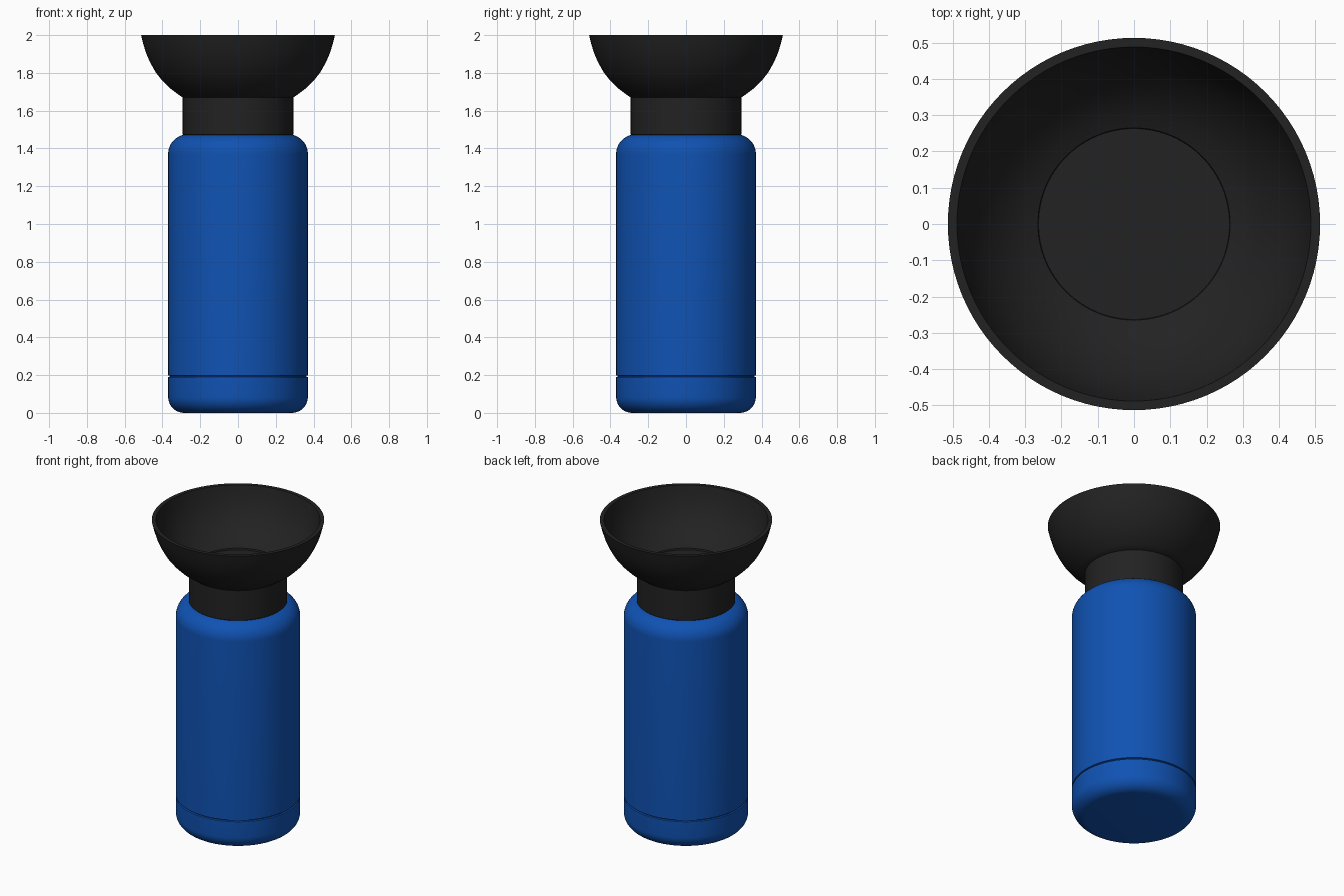
import bpy, bmesh, math

if "Cube" in bpy.data.objects:
    bpy.data.objects.remove(bpy.data.objects["Cube"])

SEG = 96


def material(name, rgb):
    m = bpy.data.materials.new(name)
    m.diffuse_color = (*rgb, 1.0)
    m.use_nodes = True
    m.node_tree.nodes["Principled BSDF"].inputs["Base Color"].default_value = m.diffuse_color
    return m


blue = material("blue", (0.005, 0.085, 0.45))
black = material("black", (0.016, 0.016, 0.016))


def arc(cx, cz, rx, rz, a0, a1, n=10):
    """Points on an elliptical arc, angles in degrees."""
    pts = []
    for i in range(n + 1):
        a = math.radians(a0 + (a1 - a0) * i / n)
        pts.append((cx + rx * math.cos(a), cz + rz * math.sin(a)))
    return pts


def lathe(name, profile, mat):
    """Spin an (r, z) profile running from the bottom axis to the top axis."""
    bm = bmesh.new()
    rings = []
    for r, z in profile:
        if r < 1e-5:
            rings.append([bm.verts.new((0, 0, z))])
        else:
            rings.append([bm.verts.new((r * math.cos(2 * math.pi * i / SEG),
                                        r * math.sin(2 * math.pi * i / SEG), z))
                          for i in range(SEG)])
    for a, b in zip(rings, rings[1:]):
        for i in range(SEG):
            j = (i + 1) % SEG
            if len(a) == 1:
                bm.faces.new((a[0], b[j], b[i]))
            elif len(b) == 1:
                bm.faces.new((a[i], a[j], b[0]))
            else:
                bm.faces.new((a[i], a[j], b[j], b[i]))
    bmesh.ops.recalc_face_normals(bm, faces=bm.faces)
    me = bpy.data.meshes.new(name)
    bm.to_mesh(me)
    bm.free()
    ob = bpy.data.objects.new(name, me)
    bpy.context.collection.objects.link(ob)
    me.materials.append(mat)
    bpy.ops.object.select_all(action='DESELECT')
    ob.select_set(True)
    bpy.context.view_layer.objects.active = ob
    bpy.ops.object.shade_smooth_by_angle(angle=math.radians(35))
    return ob


# Base cup with rounded bottom edge
lathe("base_cup",
      [(0, 0)] + arc(0.285, 0.085, 0.085, 0.085, -90, 0)
      + [(0.37, 0.189), (0.362, 0.192), (0, 0.192)], blue)

# Bottle body with rounded shoulder, thin seam above the base cup
lathe("bottle_body",
      [(0, 0.192), (0.362, 0.192), (0.362, 0.196), (0.37, 0.199)]
      + arc(0.265, 1.37, 0.105, 0.105, 0, 90, 12) + [(0, 1.475)], blue)

# Collar between bottle and bowl
lathe("collar", [(0, 1.47), (0.288, 1.47), (0.293, 1.475), (0.293, 1.672), (0, 1.672)], black)

# Flared drinking bowl: outer wall, flat rim, inner wall, flat floor
outer = [(0.293, 1.67), (0.322, 1.69), (0.362, 1.72), (0.402, 1.76), (0.437, 1.805),
         (0.465, 1.855), (0.487, 1.905), (0.502, 1.955), (0.513, 2.0)]
inner = [(0.488, 2.0), (0.478, 1.955), (0.463, 1.905), (0.441, 1.855), (0.413, 1.81),
         (0.379, 1.768), (0.341, 1.733), (0.303, 1.707), (0.265, 1.69)]
lathe("bowl", [(0, 1.67)] + outer + inner + [(0.263, 1.68), (0, 1.68)], black)
